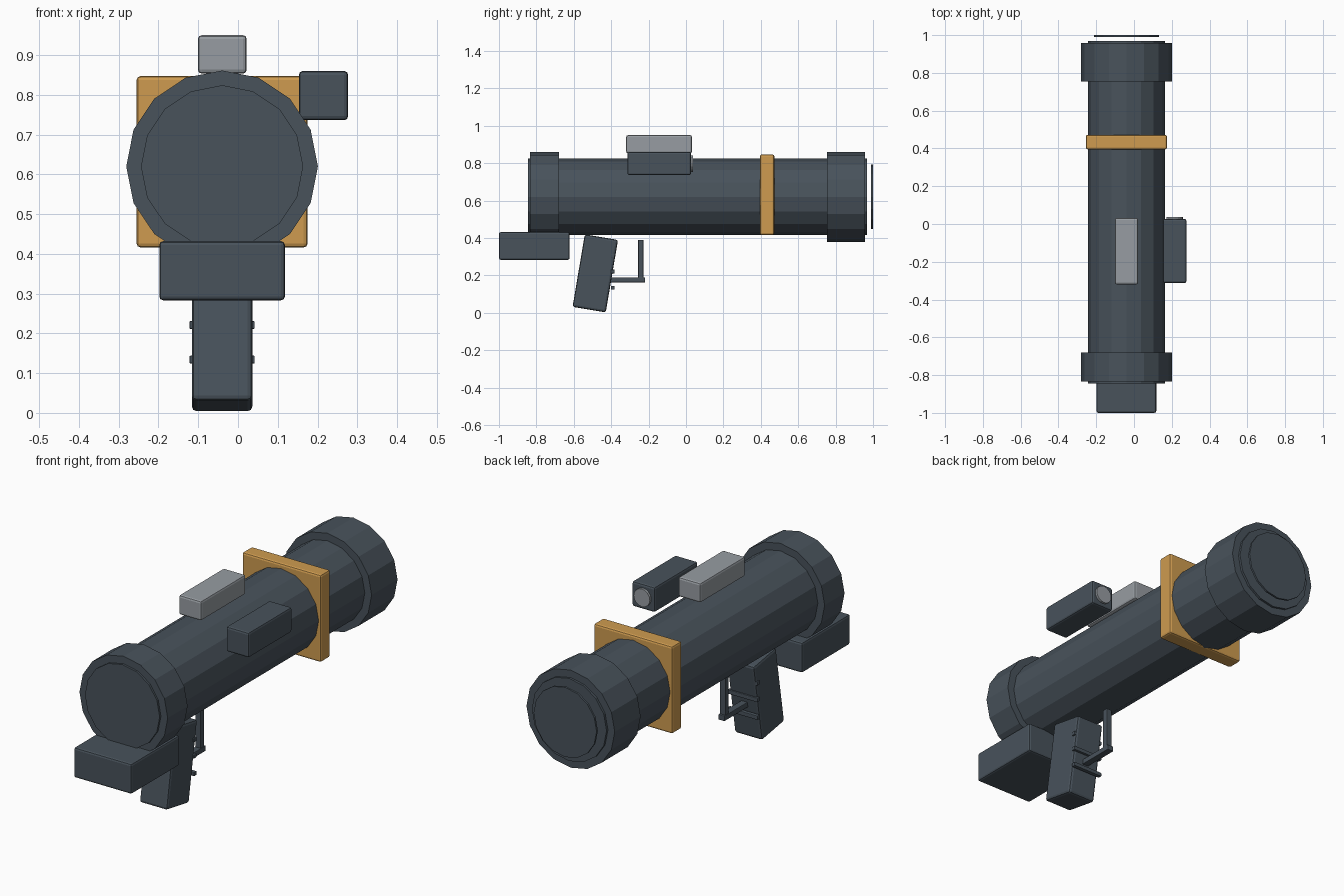
import bpy
import math

if "Cube" in bpy.data.objects:
    bpy.data.objects.remove(bpy.data.objects["Cube"])

AX, AZ = -0.04, 0.62  # tube axis


def material(name, rgb):
    m = bpy.data.materials.new(name)
    m.diffuse_color = (*rgb, 1)
    m.use_nodes = True
    m.node_tree.nodes["Principled BSDF"].inputs["Base Color"].default_value = m.diffuse_color
    return m


DARK = material("dark slate", (0.065, 0.085, 0.105))
ORANGE = material("ochre", (0.62, 0.33, 0.08))
GREY = material("light grey", (0.31, 0.335, 0.36))


def box(name, center, size, mat, bevel=0.01, tilt=0):
    """Box with softly rounded edges, tilted about x."""
    bpy.ops.mesh.primitive_cube_add(size=1, location=center)
    o = bpy.context.object
    o.name = name
    o.scale = size
    bpy.ops.object.transform_apply(location=False, rotation=False, scale=True)
    o.rotation_euler.x = math.radians(tilt)
    o.data.materials.append(mat)
    if bevel:
        b = o.modifiers.new("rounded edges", 'BEVEL')
        b.width, b.segments = bevel, 2
    return o


def span(name, x, y, z, mat, bevel=0.01):
    """Box given by its lower and upper limits on each axis."""
    lim = (x, y, z)
    return box(name, [(a + b) / 2 for a, b in lim], [b - a for a, b in lim], mat, bevel)


def drum(name, radius, y0, y1, mat, x=AX, z=AZ, sides=16):
    """Faceted cylinder along y with a corner at the top."""
    bpy.ops.mesh.primitive_cylinder_add(
        vertices=sides, radius=radius, depth=y1 - y0,
        location=(x, (y0 + y1) / 2, z), rotation=(math.pi / 2, 0, 0))
    o = bpy.context.object
    o.name = name
    o.data.materials.append(mat)
    return o


# Tube, end collars and rear disc
drum("tube", 0.204, -0.845, 0.968, DARK)
drum("front_collar", 0.241, -0.835, -0.68, DARK)
drum("rear_collar", 0.241, 0.755, 0.957, DARK)
drum("rear_disc", 0.172, 0.99, 1.0, DARK)

# Square band around the tube
span("band", (-0.255, 0.175), (0.395, 0.472), (0.416, 0.847), ORANGE)

# Top block, side sight and its lens
span("top_block", (-0.101, 0.022), (-0.32, 0.032), (0.853, 0.95), GREY)
span("side_sight", (0.153, 0.277), (-0.313, 0.027), (0.736, 0.86), DARK)
drum("sight_lens", 0.044, 0.015, 0.038, GREY, x=0.215, z=0.798)

# Block under the muzzle
span("front_block", (-0.198, 0.118), (-1.0, -0.622), (0.283, 0.432), DARK)

# Tilted grip with three ridges
box("grip", (AX, -0.485, 0.211), (0.152, 0.18, 0.393), DARK, 0.012, -9.6)
for i, z in enumerate((0.134, 0.221, 0.302)):
    span(f"grip_ridge_{i + 1}", (-0.122, 0.042), (-0.402, -0.382),
         (z - 0.01, z + 0.01), DARK, 0.003)

# Trigger guard
span("guard_bar", (-0.057, -0.023), (-0.41, -0.218), (0.163, 0.189), DARK, 0.003)
span("guard_post", (-0.055, -0.025), (-0.256, -0.228), (0.18, 0.39), DARK, 0.003)
